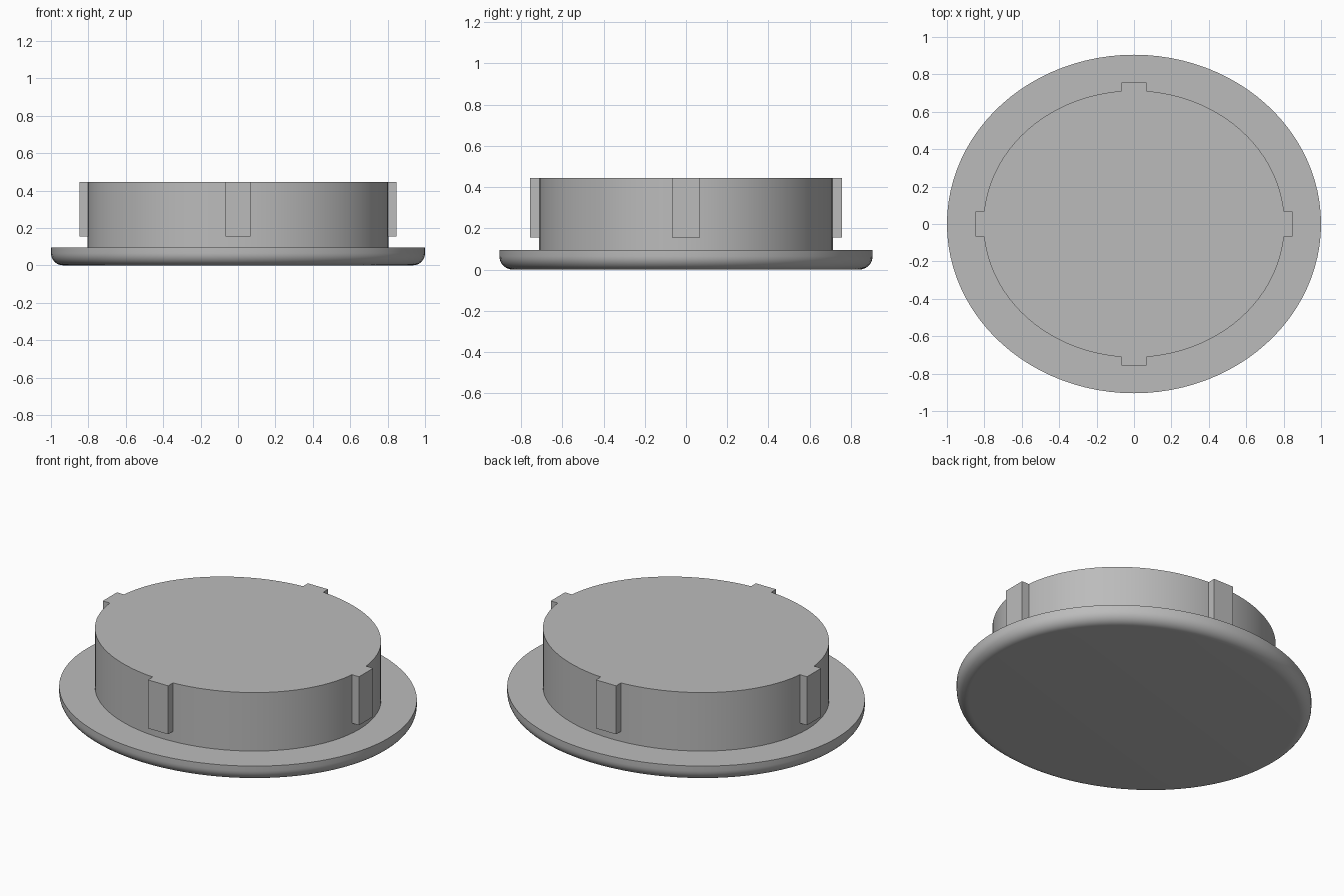
import bpy
import math

cube = bpy.data.objects.get("Cube")
if cube:
    bpy.data.objects.remove(cube, do_unlink=True)

SEGMENTS = 96
TOP = 0.445
FLANGE_TOP = 0.095

grey = bpy.data.materials.new("plain grey")
grey.use_nodes = True
grey.diffuse_color = (0.5, 0.5, 0.5, 1)
grey.node_tree.nodes["Principled BSDF"].inputs["Base Color"].default_value = (0.5, 0.5, 0.5, 1)


def add_object(name, verts, faces):
    mesh = bpy.data.meshes.new(name)
    mesh.from_pydata(verts, [], faces)
    mesh.materials.append(grey)
    obj = bpy.data.objects.new(name, mesh)
    bpy.context.collection.objects.link(obj)
    return obj


def oval_stack(name, rx, ry, profile):
    """Closed oval solid; profile lists (inset from the rim, height), bottom to top."""
    n = SEGMENTS
    verts = []
    for inset, z in profile:
        for i in range(n):
            a = math.tau * i / n
            verts.append(((rx - inset) * math.cos(a), (ry - inset) * math.sin(a), z))
    faces = [list(reversed(range(n)))]
    for r in range(len(profile) - 1):
        for i in range(n):
            j = (i + 1) % n
            faces.append((r * n + i, r * n + j, (r + 1) * n + j, (r + 1) * n + i))
    faces.append(list(range(len(verts) - n, len(verts))))
    obj = add_object(name, verts, faces)
    bpy.ops.object.select_all(action="DESELECT")
    obj.select_set(True)
    bpy.context.view_layer.objects.active = obj
    bpy.ops.object.shade_smooth_by_angle(angle=math.radians(30))
    return obj


def box(name, low, high):
    verts = [(x, y, z) for x in (low[0], high[0])
             for y in (low[1], high[1]) for z in (low[2], high[2])]
    faces = [(0, 1, 3, 2), (4, 6, 7, 5), (0, 4, 5, 1),
             (2, 3, 7, 6), (0, 2, 6, 4), (1, 5, 7, 3)]
    return add_object(name, verts, faces)


# Flange with a rounded lower edge
radius = 0.065
steps = 8
profile = []
for k in range(steps + 1):
    a = math.pi / 2 * k / steps
    profile.append((radius * (1 - math.sin(a)), radius * (1 - math.cos(a))))
profile.append((0, FLANGE_TOP))
oval_stack("flange", 1.0, 0.905, profile)

# Raised oval plug
oval_stack("plug", 0.805, 0.713, [(0, FLANGE_TOP), (0, TOP)])

# Four locating tabs, flush with the top of the plug
half, tab_base = 0.067, 0.155
for side, s in (("left", 1), ("right", -1)):
    xs = sorted((s * 0.801, s * 0.848))
    box(side + "_tab", (xs[0], -half, tab_base), (xs[1], half, TOP))
for side, s in (("back", 1), ("front", -1)):
    ys = sorted((s * 0.71, s * 0.756))
    box(side + "_tab", (-half, ys[0], tab_base), (half, ys[1], TOP))
